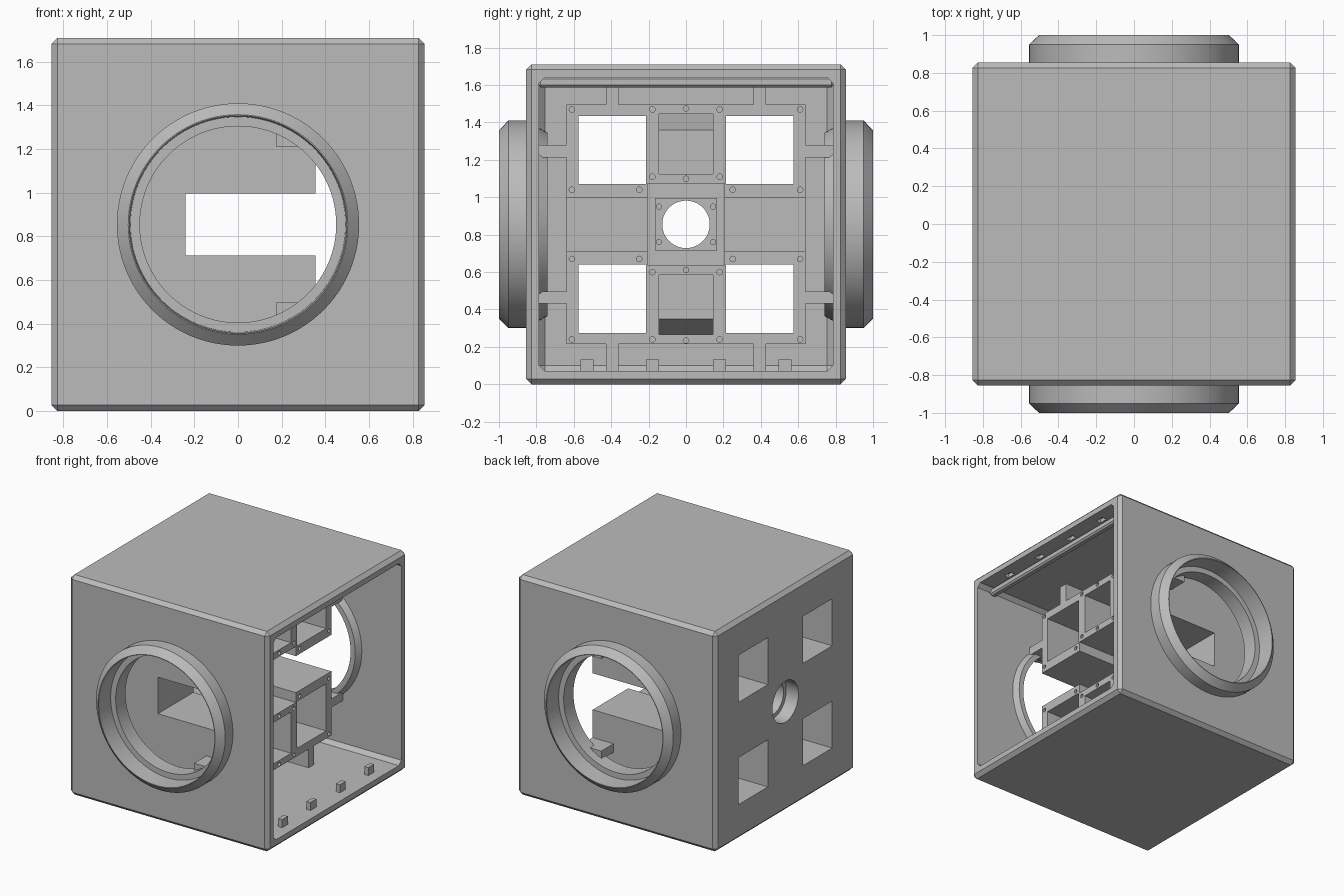
import bpy, bmesh, math
from mathutils import Matrix, Vector

old = bpy.data.objects.get("Cube")
if old:
    bpy.data.objects.remove(old, do_unlink=True)

grey = bpy.data.materials.new("light_grey")
grey.use_nodes = True
grey.diffuse_color = (0.5, 0.5, 0.5, 1)
grey.node_tree.nodes["Principled BSDF"].inputs["Base Color"].default_value = (0.5, 0.5, 0.5, 1)

MID = 0.855      # centre height and half size of the housing
INNER = 0.785    # half size of the cavity
FRONT = 0.355    # open end of the duct block


def add_box(bm, x, y, z, bevel=0):
    """Box between (min, max) pairs on each axis."""
    part = bmesh.new()
    bmesh.ops.create_cube(part, size=1)
    for v in part.verts:
        v.co = [(a + b) / 2 + c * (b - a) for c, (a, b) in zip(v.co, (x, y, z))]
    if bevel:
        bmesh.ops.bevel(part, geom=part.edges[:], offset=bevel, segments=1, affect='EDGES')
    tmp = bpy.data.meshes.new("tmp")
    part.to_mesh(tmp)
    part.free()
    bm.from_mesh(tmp)
    bpy.data.meshes.remove(tmp)


def add_rod(bm, axis, center, radius, depth, sides):
    turn = Vector((0, 0, 1)).rotation_difference(Vector(axis)).to_matrix().to_4x4()
    bmesh.ops.create_cone(bm, cap_ends=True, segments=sides, radius1=radius, radius2=radius,
                          depth=depth, matrix=Matrix.Translation(center) @ turn)


def finish(name, bm):
    bmesh.ops.recalc_face_normals(bm, faces=bm.faces[:])
    mesh = bpy.data.meshes.new(name)
    bm.to_mesh(mesh)
    bm.free()
    mesh.materials.append(grey)
    ob = bpy.data.objects.new(name, mesh)
    bpy.context.collection.objects.link(ob)
    return ob


def boxes(name, items, bevel=0):
    bm = bmesh.new()
    for item in items:
        add_box(bm, *item, bevel)
    return finish(name, bm)


def rods(name, items):
    bm = bmesh.new()
    for item in items:
        add_rod(bm, *item)
    return finish(name, bm)


def activate(ob):
    bpy.ops.object.select_all(action='DESELECT')
    bpy.context.view_layer.objects.active = ob
    ob.select_set(True)


def cut(ob, cutter, keep=False):
    cutter.hide_render = True
    mod = ob.modifiers.new("cut", 'BOOLEAN')
    mod.operation = 'DIFFERENCE'
    mod.solver = 'EXACT'
    mod.object = cutter
    activate(ob)
    bpy.ops.object.modifier_apply(modifier=mod.name)
    if not keep:
        bpy.data.objects.remove(cutter, do_unlink=True)


def smooth(ob):
    activate(ob)
    bpy.ops.object.shade_smooth_by_angle(angle=math.radians(25))


def span(side, a, b):
    """Range a..b mirrored to the given side."""
    return tuple(sorted((side * a, side * b)))


def zspan(side, a, b):
    return tuple(MID + t for t in span(side, a, b))


SIDES = (-1, 1)
CORNERS = [(sy, sz) for sy in SIDES for sz in SIDES]

# Housing: chamfered cube shell, open on the +x side
housing = boxes("housing", [((-MID, MID), (-MID, MID), (0, 2 * MID))], 0.028)
cut(housing, boxes("cavity", [((-INNER, 1), (-INNER, INNER), zspan(1, -INNER, INNER))], 0.03))
cut(housing, rods("bores", [((0, 1, 0), (0, s * 0.82, MID), 0.505, 0.3, 96) for s in SIDES]))
cut(housing, boxes("slots", [((0.74, 0.78), (y - 0.035, y + 0.035), (1.6, 1.67))
                             for y in (-0.53, -0.18, 0.18, 0.53)]))

# Duct block with four square ducts
block = boxes("duct_block", [((-0.8, FRONT), (-0.64, 0.64), zspan(1, -0.64, 0.64))])
windows = boxes("windows", [((-1, 1), span(sy, 0.215, 0.575), zspan(sz, 0.215, 0.58))
                            for sy, sz in CORNERS])
cut(housing, windows, keep=True)
cut(block, windows)
cut(block, boxes("channel", [((-0.24, 1), (-1, 1), zspan(1, -0.142, 0.142))]))
cut(block, boxes("center_bay", [((-0.5, 1), (-0.205, 0.205), zspan(1, -0.218, 0.218))]))
cut(block, boxes("pockets", [((-0.2, 1), (-0.145, 0.145), zspan(s, 0.27, 0.59)) for s in SIDES]))

# Screw holes around the duct mouths
spots = [(sy * y, sz * z) for sy, sz in CORNERS
         for y, z in ((0.61, 0.615), (0.18, 0.615), (0.18, 0.255), (0.61, 0.185), (0.25, 0.185))]
spots += [(0, s * z) for s in SIDES for z in (0.62, 0.244)]
cut(block, rods("screw_holes", [((1, 0, 0), (FRONT, y, MID + z), 0.015, 0.16, 12) for y, z in spots]))

# Mounting plate and the round hole through the rear wall
plate = boxes("center_plate", [((-0.51, -0.46), (-0.165, 0.165), zspan(1, -0.14, 0.14))])
cut(plate, rods("slot_holes", [((1, 0, 0), (-0.45, sy * 0.145, MID + sz * 0.095), 0.014, 0.06, 12)
                               for sy, sz in CORNERS]))
shaft = rods("shaft", [((1, 0, 0), (-0.6, 0, MID), 0.127, 0.9, 48)])
recess = rods("recess", [((1, 0, 0), (-0.85, 0, MID), 0.16, 0.2, 48)])
for ob in (housing, block, plate):
    cut(ob, shaft, keep=True)
    cut(ob, recess, keep=True)
for helper in (shaft, recess):
    bpy.data.objects.remove(helper, do_unlink=True)

# Sloped blocks in the upper and lower pockets
bm = bmesh.new()
for s in SIDES:
    profile = ((-0.21, 0.265), (0.1, 0.265), (0.1, 0.505), (-0.1, 0.592), (-0.21, 0.592))
    face = bm.faces.new([bm.verts.new((x, -0.147, MID + s * z)) for x, z in profile])
    out = bmesh.ops.extrude_face_region(bm, geom=[face])
    for v in out["geom"]:
        if isinstance(v, bmesh.types.BMVert):
            v.co.y = 0.147
finish("pocket_wedges", bm)

# Struts holding the block to the four walls
arm_x = (0.175, FRONT)
boxes("side_struts", [(arm_x, span(sy, 0.63, 0.79), zspan(sz, 0.358, 0.424)) for sy, sz in CORNERS])
boxes("vertical_struts", [(arm_x, span(sy, 0.36, 0.428), zspan(sz, 0.63, 0.79)) for sy, sz in CORNERS])

# Lid rail under the ceiling and catches on the floor
boxes("lid_rail", [((0.68, 0.735), (-0.79, 0.79), (1.587, 1.643))], 0.012)
boxes("floor_catches", [((0.74, 0.775), (y - 0.035, y + 0.035), (0.065, 0.132))
                        for y in (-0.53, -0.18, 0.18, 0.53)])

# Port rings on front and back, turned from one profile of (radius, distance)
ring_profile = ((0.515, 0.785), (0.49, 0.74), (0.45, 0.74), (0.45, 0.86), (0.493, 0.86),
                (0.498, 1.0), (0.503, 1.0), (0.555, 0.95), (0.555, 0.84), (0.515, 0.84))
STEPS = 96
for name, s in (("front_ring", -1), ("back_ring", 1)):
    bm = bmesh.new()
    loops = []
    for i in range(STEPS):
        a = 2 * math.pi * i / STEPS
        loops.append([bm.verts.new((r * math.cos(a), s * d, MID + r * math.sin(a)))
                      for r, d in ring_profile])
    n = len(ring_profile)
    for i in range(STEPS):
        p, q = loops[i], loops[(i + 1) % STEPS]
        for j in range(n):
            k = (j + 1) % n
            bm.faces.new((p[j], p[k], q[k], q[j]))
    smooth(finish(name, bm))

for ob in (housing, block, plate):
    smooth(ob)
